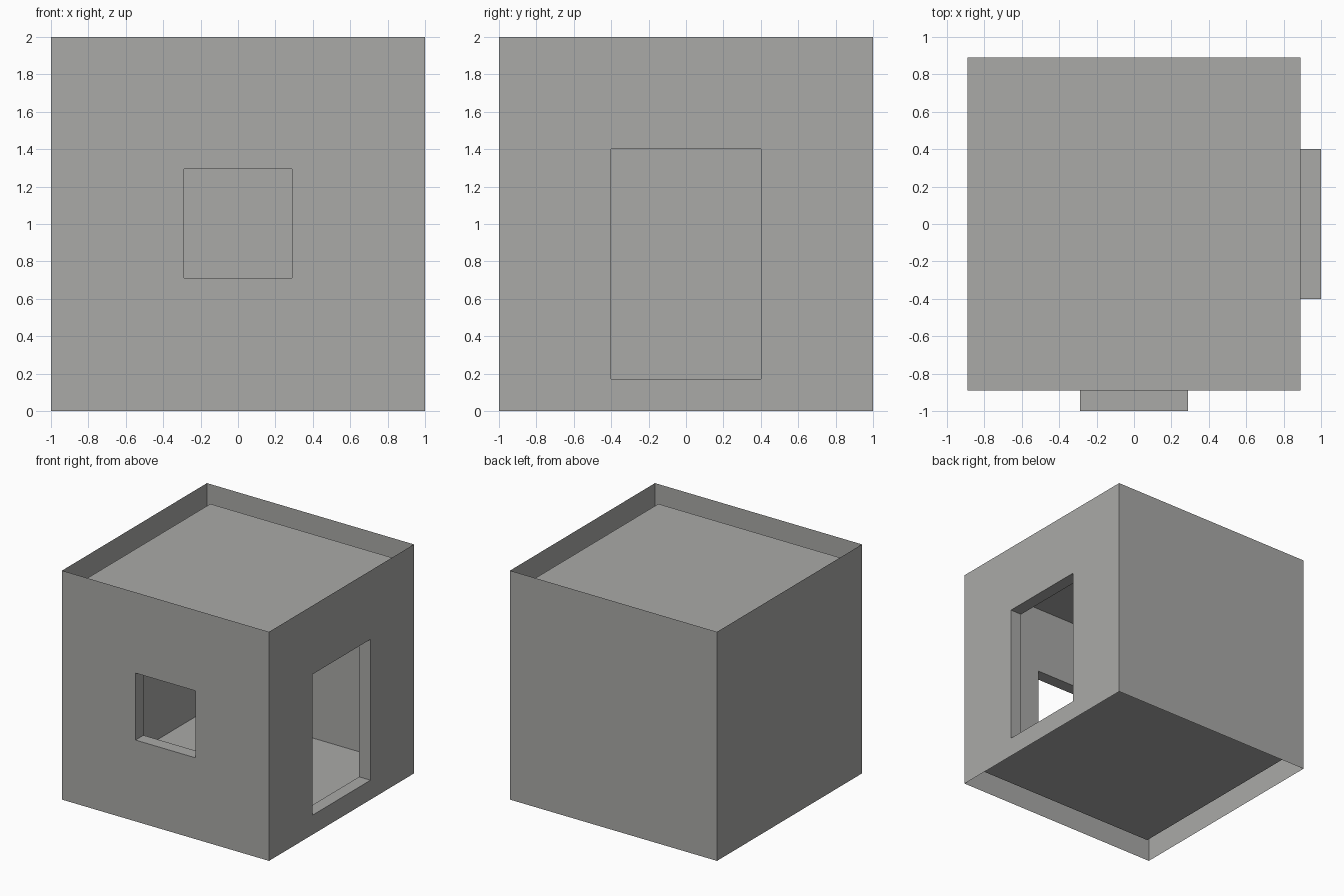
import bpy
import bmesh
from math import pi
from mathutils import Matrix

if "Cube" in bpy.data.objects:
    bpy.data.objects.remove(bpy.data.objects["Cube"])

OUT, INN = 1.0, 0.89          # half widths of outer shell and inner room
TOP, GAP = 2.0, 0.11          # height, and gap to floor / ceiling

grey = bpy.data.materials.new("plain grey")
grey.diffuse_color = (0.40, 0.40, 0.39, 1)
grey.use_nodes = True
grey.node_tree.nodes["Principled BSDF"].inputs["Base Color"].default_value = grey.diffuse_color


def finish(name, bm, angle=0):
    bm.transform(Matrix.Rotation(angle, 4, 'Z'))
    mesh = bpy.data.meshes.new(name)
    bm.to_mesh(mesh)
    bm.free()
    mesh.materials.append(grey)
    obj = bpy.data.objects.new(name, mesh)
    bpy.context.collection.objects.link(obj)


def rect(bm, x0, x1, z0, z1, y):
    return [bm.verts.new(p) for p in
            ((x0, y, z0), (x1, y, z0), (x1, y, z1), (x0, y, z1))]


def wall(name, angle, opening=None):
    """Outer and inner skin of one wall, joined only around its opening."""
    bm = bmesh.new()
    outer = rect(bm, -OUT, OUT, 0, TOP, -OUT)
    inner = rect(bm, -INN, INN, GAP, TOP - GAP, -INN)
    if opening:
        loops = [outer, rect(bm, *opening, -OUT), rect(bm, *opening, -INN), inner]
        for a, b in zip(loops, loops[1:]):
            for i in range(4):
                j = (i + 1) % 4
                bm.faces.new((a[i], a[j], b[j], b[i]))
    else:
        bm.faces.new(outer)
        bm.faces.new(inner[::-1])
    finish(name, bm, angle)


def slab(name, z, up):
    bm = bmesh.new()
    v = [bm.verts.new((x * INN, y * INN, z))
         for x, y in ((-1, -1), (1, -1), (1, 1), (-1, 1))]
    bm.faces.new(v if up else v[::-1])
    finish(name, bm)


# Four walls: window in front, doorway on the right
wall("front_wall_with_window", 0, (-0.29, 0.29, 0.71, 1.295))
wall("right_wall_with_doorway", pi / 2, (-0.40, 0.40, 0.17, 1.40))
wall("back_wall", pi)
wall("left_wall", -pi / 2)

# Recessed floor and ceiling
slab("floor", GAP, True)
slab("ceiling", TOP - GAP, False)
